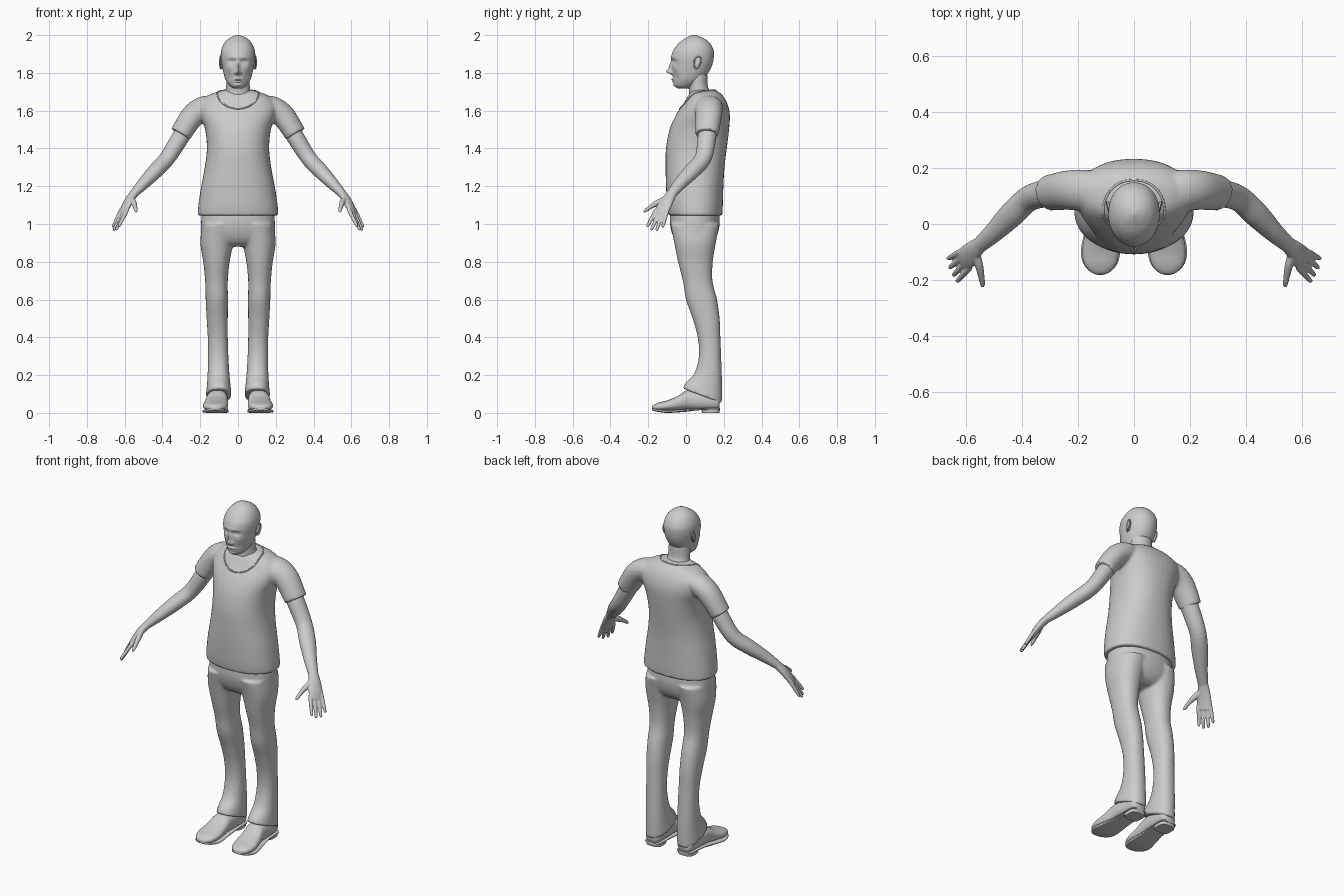
import bpy
import bmesh
from math import cos, sin, pi, exp
from mathutils import Vector

if "Cube" in bpy.data.objects:
    bpy.data.objects.remove(bpy.data.objects["Cube"])

grey = bpy.data.materials.new("plain_grey")
grey.use_nodes = True
grey.diffuse_color = (0.6, 0.6, 0.6, 1)
grey.node_tree.nodes["Principled BSDF"].inputs["Base Color"].default_value = (0.6, 0.6, 0.6, 1)


def smooth_keys(keys, sub):
    """Catmull-Rom interpolation through rows of numbers."""
    out = []
    last = len(keys) - 1
    for i in range(last):
        a, b, c, d = (keys[max(0, min(last, j))] for j in range(i - 1, i + 3))
        for k in range(sub):
            t = k / sub
            out.append([0.5 * (2 * q + (r - p) * t + (2 * p - 5 * q + 4 * r - s) * t * t
                               + (3 * q - p - 3 * r + s) * t ** 3)
                        for p, q, r, s in zip(a, b, c, d)])
    return out + [list(keys[-1])]


def skin(bm, rings):
    """Bridge rings of points and close both ends."""
    rows = [[bm.verts.new(p) for p in ring] for ring in rings]
    n = len(rows[0])
    for a, b in zip(rows, rows[1:]):
        for i in range(n):
            j = (i + 1) % n
            bm.faces.new((a[i], a[j], b[j], b[i]))
    bm.faces.new(rows[0])
    bm.faces.new(rows[-1])


def power(v, e):
    return abs(v) ** e * (1 if v > 0 else -1)


def loft(bm, keys, axis="z", n=40, sub=5, e=1.0, side=1):
    """Keys: station, centre x, half width, low, high, tilt."""
    rings = []
    for s, cx, r, lo, hi, tilt in smooth_keys([tuple(k) + (0,) * (6 - len(k)) for k in keys], sub):
        ring = []
        for i in range(n):
            a = 2 * pi * i / n
            x = side * (cx + r * power(cos(a), e))
            w = (hi - lo) / 2 * power(sin(a), e)
            m = (hi + lo) / 2 + w
            ring.append((x, m, s - tilt * w) if axis == "z" else (x, s, m))
        rings.append(ring)
    skin(bm, rings)


def tube(bm, keys, side=1, across=(0.4, 0.9, 0), n=20, sub=5):
    """Keys: x, y, z, half width, half thickness."""
    rows = smooth_keys(keys, sub)
    pts = [Vector(r[:3]) for r in rows]
    rings = []
    for i, (p, row) in enumerate(zip(pts, rows)):
        t = (pts[min(i + 1, len(pts) - 1)] - pts[max(i - 1, 0)]).normalized()
        u = Vector(across)
        u = (u - t * u.dot(t)).normalized()
        v = t.cross(u)
        ring = []
        for k in range(n):
            a = 2 * pi * k / n
            q = p + u * row[3] * cos(a) + v * row[4] * sin(a)
            ring.append((side * q.x, q.y, q.z))
        rings.append(ring)
    skin(bm, rings)


def finish(name, bm, voxel=0, rounds=0):
    bmesh.ops.recalc_face_normals(bm, faces=bm.faces)
    me = bpy.data.meshes.new(name)
    bm.to_mesh(me)
    bm.free()
    me.materials.append(grey)
    for f in me.polygons:
        f.use_smooth = True
    ob = bpy.data.objects.new(name, me)
    bpy.context.collection.objects.link(ob)
    if voxel:
        rm = ob.modifiers.new("merge", "REMESH")
        rm.mode = "VOXEL"
        rm.voxel_size = voxel
        rm.use_smooth_shade = True
        sm = ob.modifiers.new("soften", "SMOOTH")
        sm.factor = 0.5
        sm.iterations = rounds
    else:
        bpy.ops.object.select_all(action="DESELECT")
        ob.select_set(True)
        bpy.context.view_layer.objects.active = ob
        bpy.ops.object.shade_smooth_by_angle(angle=0.9)
    return ob


def cord(name, pts, r):
    """Closed round cord through points."""
    cu = bpy.data.curves.new(name, "CURVE")
    cu.dimensions = "3D"
    cu.bevel_depth = r
    cu.bevel_resolution = 2
    sp = cu.splines.new("POLY")
    sp.points.add(len(pts) - 1)
    for q, p in zip(sp.points, pts):
        q.co = (*p, 1)
    sp.use_cyclic_u = True
    cu.materials.append(grey)
    ob = bpy.data.objects.new(name, cu)
    bpy.context.collection.objects.link(ob)


# Shirt: torso with both sleeves
bm = bmesh.new()
loft(bm, [(1.045, 0, .214, -.092, .192), (1.1, 0, .21, -.1, .195), (1.2, 0, .195, -.106, .198),
          (1.3, 0, .176, -.108, .204), (1.4, 0, .165, -.106, .216), (1.5, 0, .174, -.087, .228),
          (1.58, 0, .2, -.052, .232), (1.64, 0, .2, -.012, .218), (1.685, 0, .15, .015, .19),
          (1.71, 0, .075, .04, .155)], e=.88)
for side in (1, -1):
    tube(bm, [(.12, .115, 1.63, .07, .05), (.18, .12, 1.615, .075, .062), (.24, .12, 1.572, .071, .062),
              (.305, .11, 1.475, .064, .056)], side)
shirt = finish("shirt", bm, .008, 5)

# Collar laid on the shirt
bpy.context.view_layer.update()
deps = bpy.context.evaluated_depsgraph_get()
worn = shirt.evaluated_get(deps)
loop = []
for i in range(64):
    a = 2 * pi * i / 64
    hit = worn.closest_point_on_mesh((.1 * sin(a), .06 - .1 * cos(a), 1.665 - .05 * cos(a)))
    loop.append(hit[1])
cord("collar", loop, .004)

# Trousers: pelvis with two legs
bm = bmesh.new()
loft(bm, [(1.07, 0, .19, -.083, .175), (1.0, 0, .196, -.085, .178), (.94, 0, .194, -.07, .165),
          (.9, 0, .165, -.045, .14), (.88, 0, .11, -.01, .11)], e=.9)
for side in (1, -1):
    loft(bm, [(1.0, .1, .09, -.083, .178), (.9, .112, .087, -.062, .158), (.8, .114, .07, -.042, .142),
              (.7, .114, .06, -.017, .14), (.6, .112, .059, .0, .164), (.5, .11, .056, .035, .178),
              (.4, .107, .053, .062, .182), (.3, .105, .054, .068, .186), (.2, .103, .058, .045, .19, .15),
              (.13, .102, .064, .002, .191, .35), (.09, .102, .068, -.018, .19, .38)],
         side=side, e=.9)
finish("trousers", bm, .008, 4)

for side, word in ((1, "left"), (-1, "right")):
    # Shoe upper, sole and heel
    bm = bmesh.new()
    loft(bm, [(.178, .105, .03, .025, .075), (.16, .105, .046, .015, .1), (.09, .107, .053, .015, .115),
              (.01, .11, .056, .015, .12), (-.045, .115, .062, .012, .088), (-.1, .119, .066, .01, .066),
              (-.145, .12, .056, .01, .054), (-.172, .12, .033, .014, .042), (-.18, .12, .012, .02, .032)],
         "y", side=side, e=.85)
    finish(word + "_shoe", bm)
    bm = bmesh.new()
    loft(bm, [(.18, .105, .035, .016, .026), (.16, .105, .05, .016, .026), (.07, .107, .053, .014, .024),
              (.0, .112, .058, .006, .02), (-.09, .119, .07, .0, .017), (-.14, .12, .061, .004, .019),
              (-.17, .12, .036, .01, .023), (-.181, .12, .012, .015, .024)], "y", side=side, e=.5)
    loft(bm, [(0, .105, .047, .085, .176), (.02, .105, .049, .08, .18)], n=32, side=side, e=.6)
    finish(word + "_sole", bm)

    # Arm, palm, thumb and fingers
    bm = bmesh.new()
    tube(bm, [(.25, .118, 1.55, .048, .046), (.31, .11, 1.45, .05, .046), (.375, .09, 1.348, .046, .042),
              (.435, .035, 1.283, .046, .04), (.5, -.03, 1.215, .036, .032), (.552, -.076, 1.16, .028, .022)], side)
    tube(bm, [(.54, -.066, 1.175, .026, .021), (.57, -.092, 1.135, .034, .021), (.595, -.118, 1.09, .042, .018),
              (.612, -.136, 1.05, .04, .013)], side)
    for mid, tip in (((.597, -.168, 1.055), (.632, -.206, .985)), ((.611, -.148, 1.045), (.645, -.184, .967)),
                     ((.621, -.126, 1.046), (.659, -.157, .965)), ((.628, -.104, 1.055), (.664, -.124, .982))):
        a, b = Vector(mid), Vector(tip)
        root = a + (a - b) * .3
        tube(bm, [(*root, .011, .011), (*a, .0115, .011), (*a.lerp(b, .6), .01, .0095),
                  (*a.lerp(b, .93), .008, .0075), (*b, .004, .004)], side, n=12)
    tube(bm, [(.566, -.1, 1.135, .017, .016), (.553, -.145, 1.115, .017, .015), (.545, -.185, 1.092, .012, .012),
              (.54, -.215, 1.07, .009, .009), (.539, -.224, 1.062, .004, .004)], side, (0, .3, 1), n=12)
    finish(word + "_arm", bm, .004, 3)

    # Ear shell with a raised rim
    bm = bmesh.new()
    bmesh.ops.create_uvsphere(bm, u_segments=20, v_segments=12, radius=1)
    for v in bm.verts:
        x, y, z = v.co
        v.co = (side * (.087 + .008 * x + .004 * y), .06 + .019 * y + .006 * z, 1.855 + .034 * z)
    finish(word + "_ear", bm)
    rim = []
    for i in range(24):
        a = 2 * pi * i / 24
        y, z = cos(a), sin(a)
        rim.append((side * (.092 + .004 * y), .06 + (.017 + .003 * z) * y + .006 * z, 1.855 + .032 * z))
    cord(word + "_ear_rim", rim, .004)

# Neck
bm = bmesh.new()
loft(bm, [(1.63, 0, .085, .01, .17), (1.68, 0, .072, .015, .148), (1.72, 0, .063, .014, .118),
          (1.78, 0, .062, .005, .113), (1.83, 0, .06, .01, .11)])
finish("neck", bm)

# Head, with the face modelled by soft bumps: x, z, spread x, spread z, height
bm = bmesh.new()
loft(bm, [(1.718, 0, .025, -.045, .02), (1.732, 0, .045, -.058, .05), (1.76, 0, .064, -.066, .085),
          (1.8, 0, .077, -.072, .118), (1.84, 0, .085, -.075, .138), (1.88, 0, .091, -.077, .147),
          (1.92, 0, .089, -.067, .146), (1.96, 0, .071, -.036, .124), (1.986, 0, .043, .002, .09),
          (2.0, 0, .008, .03, .05)], n=112, sub=9, e=.95)
bumps = [(0, 1.806, .011, .013, .028), (0, 1.832, .009, .024, .016), (0, 1.766, .024, .005, .012),
         (0, 1.754, .02, .004, .01), (0, 1.736, .02, .01, .008), (0, 1.883, .05, .01, .004)]
for s in (1, -1):
    bumps += [(s * .034, 1.86, .019, .011, -.014), (s * .034, 1.859, .012, .006, .006),
              (s * .014, 1.8, .007, .007, .011), (s * .05, 1.825, .02, .015, .004),
              (s * .045, 1.775, .016, .02, -.005)]
for v in bm.verts:
    if v.co.y < 0:
        fade = min(1, -v.co.y / .03)
        x, z = v.co.x, v.co.z
        for bx, bz, wx, wz, h in bumps:
            v.co.y -= fade * h * exp(-((x - bx) / wx) ** 2 - ((z - bz) / wz) ** 2)
finish("head", bm)
